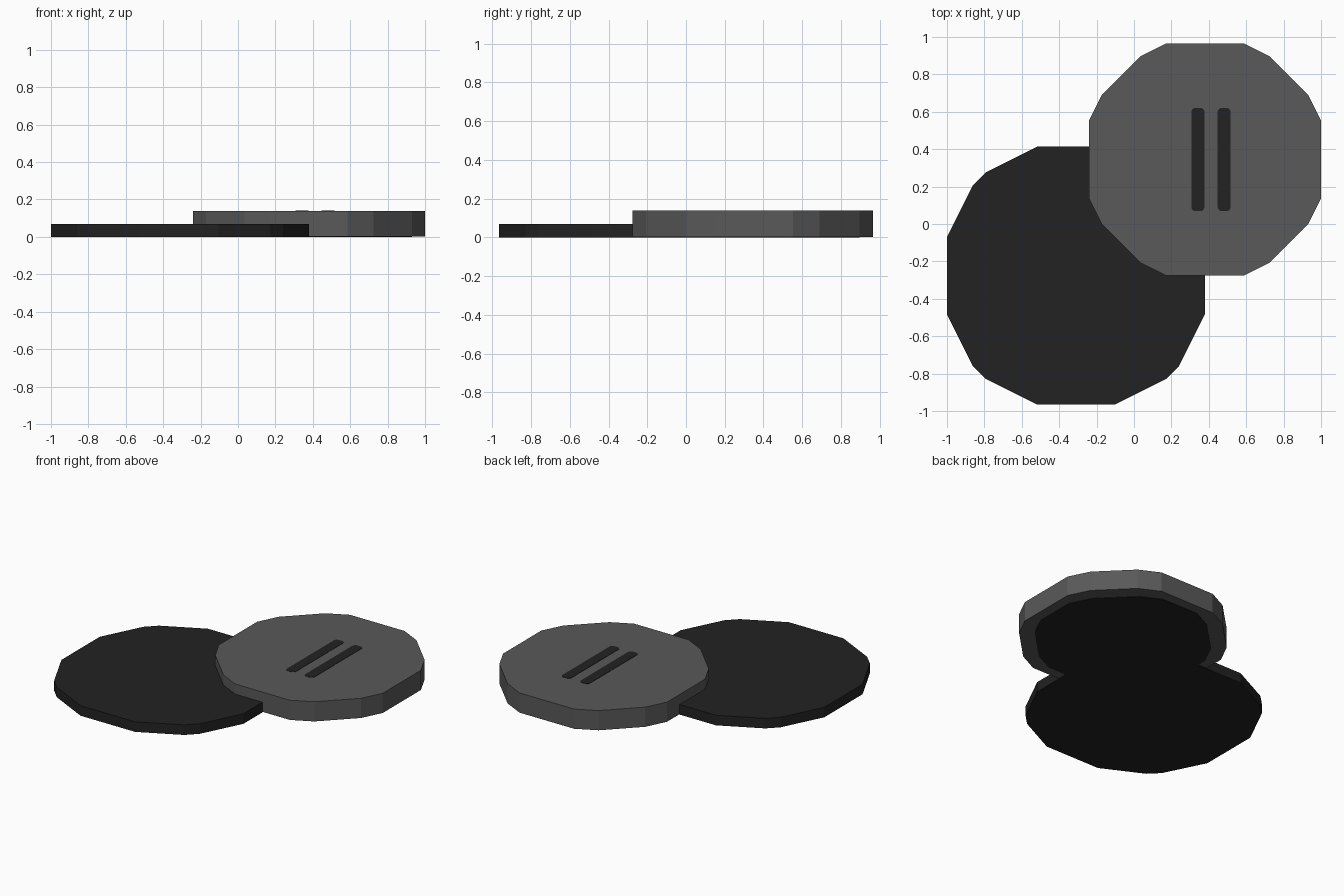
import bpy, bmesh, math

if "Cube" in bpy.data.objects:
    bpy.data.objects.remove(bpy.data.objects["Cube"])

U = 2 / 29  # one stair step of the pixelated outlines


def material(name, value):
    m = bpy.data.materials.new(name)
    m.diffuse_color = (value, value, value, 1)
    m.use_nodes = True
    m.node_tree.nodes["Principled BSDF"].inputs["Base Color"].default_value = m.diffuse_color
    return m


black = material("near black", 0.0160)
grey = material("mid grey", 0.1000)


def stepped_circle(rows):
    """Counter-clockwise outline from half-widths listed from the middle row outwards."""
    right = []
    for i, h in enumerate(rows):
        for p in ((h, i), (h, i + 1)):
            if right and right[-1][0] == p[0]:
                if p[1] == i + 1:
                    right[-1] = p      # extend the straight wall
            else:
                right.append(p)
    upper = right[1:] if right[0][1] == 0 else right
    upper_left = [(-x, y) for x, y in reversed(upper)]
    half = upper + upper_left
    return [(x * U, y * U) for x, y in half + [(-x, -y) for x, y in half]]


def rounded_bar(w, h, r, n=5):
    pts = []
    for k, (sx, sy) in enumerate(((1, 1), (-1, 1), (-1, -1), (1, -1))):
        for j in range(n + 1):
            a = math.pi / 2 * (k + j / n)
            pts.append((sx * (w / 2 - r) + r * math.cos(a),
                        sy * (h / 2 - r) + r * math.sin(a)))
    return pts


def prism(name, outline, centre, z0, z1, mat):
    bm = bmesh.new()
    cx, cy = centre
    face = bm.faces.new([bm.verts.new((x + cx, y + cy, z0)) for x, y in outline])
    ext = bmesh.ops.extrude_face_region(bm, geom=[face], use_keep_orig=True)
    top = [v for v in ext["geom"] if isinstance(v, bmesh.types.BMVert)]
    bmesh.ops.translate(bm, verts=top, vec=(0, 0, z1 - z0))
    bmesh.ops.recalc_face_normals(bm, faces=bm.faces)
    me = bpy.data.meshes.new(name)
    bm.to_mesh(me)
    bm.free()
    me.materials.append(mat)
    ob = bpy.data.objects.new(name, me)
    bpy.context.collection.objects.link(ob)


big = (-4.5 * U, -4 * U)
small = (5.5 * U, 5 * U)

# Large low disc
prism("lower_disc", stepped_circle([10, 10, 10, 9, 9, 8, 8, 7, 5, 3]), big, 0, U, black)
# Smaller, thicker disc resting over its edge
prism("upper_disc", stepped_circle([9, 9, 9, 8, 8, 7, 6, 5, 3]), small, 0.003, 2 * U, grey)
# Dark underside panel, one step in from the rim
prism("underside_panel", stepped_circle([8, 8, 7, 7, 6, 5, 4, 2]), small, 0, 0.008, black)
# Two dark slots on the top face
for side, x in (("left", 0.342), ("right", 0.482)):
    prism(side + "_slot", rounded_bar(0.069, 0.552, 0.022), (x, 5 * U), 2 * U - 0.003, 2 * U + 0.002, black)
